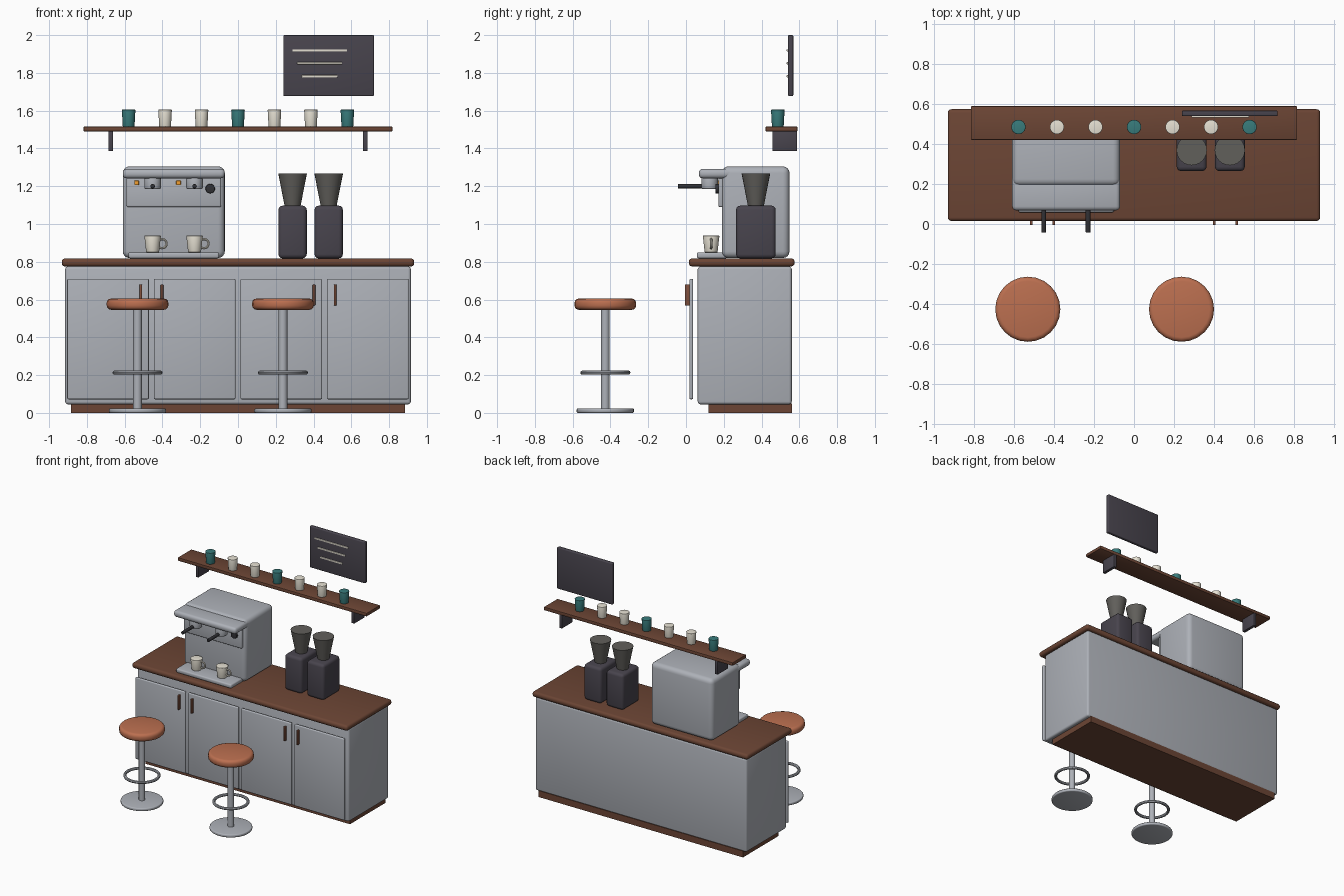
import bpy
from math import radians, pi

if "Cube" in bpy.data.objects:
    bpy.data.objects.remove(bpy.data.objects["Cube"])


def material(name, r, g, b):
    m = bpy.data.materials.new(name)
    m.diffuse_color = (r, g, b, 1)
    m.use_nodes = True
    m.node_tree.nodes["Principled BSDF"].inputs["Base Color"].default_value = m.diffuse_color
    return m


STEEL = material("steel", 0.42, 0.44, 0.48)
WOOD = material("wood", 0.15, 0.06, 0.035)
DARK = material("dark", 0.065, 0.058, 0.075)
BLACK = material("black", 0.03, 0.03, 0.035)
LEATHER = material("leather", 0.5, 0.16, 0.08)
COPPER = material("copper", 0.22, 0.08, 0.045)
HOPPER = material("smoked_plastic", 0.12, 0.115, 0.105)
CREAM = material("cream", 0.8, 0.76, 0.66)
TEAL = material("teal", 0.04, 0.2, 0.2)
AMBER = material("amber", 0.9, 0.35, 0.03)


def finish(name, mat, bevel=0.0, segments=3):
    ob = bpy.context.object
    ob.name = name
    ob.data.materials.append(mat)
    if bevel:
        mod = ob.modifiers.new("round", "BEVEL")
        mod.width, mod.segments = bevel, segments
        mod.limit_method = "ANGLE"
        mod.angle_limit = radians(40)
        bpy.ops.object.modifier_apply(modifier="round")
    bpy.ops.object.shade_smooth_by_angle(angle=radians(35))
    return ob


def box(name, x, y, z, mat, bevel=0.0, segments=3):
    """Box from (min, max) ranges."""
    mid = [(r[0] + r[1]) / 2 for r in (x, y, z)]
    bpy.ops.mesh.primitive_cube_add(size=1, location=mid)
    bpy.context.object.scale = [r[1] - r[0] for r in (x, y, z)]
    bpy.ops.object.transform_apply(location=False, rotation=False, scale=True)
    return finish(name, mat, bevel, segments)


def cone(name, x, y, z, r1, r2, mat, bevel=0.0, sides=24):
    """Vertical cylinder or cone over a z range."""
    bpy.ops.mesh.primitive_cone_add(vertices=sides, radius1=r1, radius2=r2,
                                    depth=z[1] - z[0],
                                    location=(x, y, (z[0] + z[1]) / 2))
    return finish(name, mat, bevel)


def rod(name, x, y, z, r, mat, bevel=0.0, sides=16):
    """Cylinder along y over a y range."""
    bpy.ops.mesh.primitive_cylinder_add(vertices=sides, radius=r, depth=y[1] - y[0],
                                        location=(x, (y[0] + y[1]) / 2, z),
                                        rotation=(pi / 2, 0, 0))
    return finish(name, mat, bevel)


def ring(name, loc, major, minor, mat, rot=(0, 0, 0)):
    bpy.ops.mesh.primitive_torus_add(major_radius=major, minor_radius=minor,
                                     major_segments=28, minor_segments=8,
                                     location=loc, rotation=rot)
    return finish(name, mat)


# Counter
box("plinth", (-0.885, 0.885), (0.12, 0.56), (0, 0.05), WOOD)
box("cabinet", (-0.915, 0.915), (0.062, 0.56), (0.045, 0.775), STEEL, 0.015)
box("countertop", (-0.933, 0.933), (0.015, 0.575), (0.775, 0.818), WOOD, 0.018)
for i, side in enumerate((1, -1, 1, -1)):
    cx = -0.688 + i * 0.4585
    box("door", (cx - 0.216, cx + 0.216), (0.018, 0.038), (0.072, 0.71), STEEL, 0.007)
    hx = cx + side * 0.173
    box("door_handle", (hx - 0.007, hx + 0.007), (-0.006, 0.02), (0.568, 0.68), COPPER, 0.004)

# Espresso machine
box("machine_body", (-0.61, -0.07), (0.19, 0.548), (0.82, 1.305), STEEL, 0.035, 4)
box("machine_hood", (-0.61, -0.07), (0.068, 0.25), (1.242, 1.292), STEEL, 0.02)
box("machine_panel", (-0.59, -0.09), (0.172, 0.2), (1.09, 1.25), STEEL, 0.008)
box("drip_tray", (-0.58, -0.1), (0.058, 0.22), (0.818, 0.85), STEEL, 0.01)
rod("pressure_gauge", -0.147, (0.155, 0.175), 1.187, 0.025, BLACK, 0.003, 20)


def coffee_cup(x, y, z):
    cone("cup", x, y, (z, z + 0.088), 0.034, 0.044, CREAM, 0.003)
    ring("cup_handle", (x + 0.05, y, z + 0.046), 0.024, 0.006, CREAM, (pi / 2, 0, 0))


for x in (-0.452, -0.23):
    cone("group_head", x, 0.125, (1.185, 1.245), 0.044, 0.044, STEEL, 0.008)
    rod("portafilter_handle", x, (-0.043, 0.11), 1.2, 0.012, BLACK, 0.004)
    box("indicator_light", (x - 0.097, x - 0.073), (0.163, 0.174), (1.206, 1.23), AMBER, 0.003)
    coffee_cup(x, 0.133, 0.85)

# Grinders
for x in (0.289, 0.48):
    box("grinder_body", (x - 0.075, x + 0.075), (0.265, 0.475), (0.818, 1.097), DARK, 0.022)
    cone("grinder_hopper", x, 0.37, (1.095, 1.268), 0.042, 0.076, HOPPER)

# Wall shelf with cups
box("shelf", (-0.817, 0.817), (0.422, 0.59), (1.49, 1.516), WOOD, 0.004, 2)
for s in (-1, 1):
    box("shelf_bracket", (s * 0.674 - 0.012, s * 0.674 + 0.012), (0.457, 0.588),
        (1.386, 1.492), DARK, 0.003, 2)
for i in range(7):
    cone("shelf_cup", (i - 3) * 0.193, 0.486, (1.515, 1.605), 0.031, 0.036,
         CREAM if i % 3 else TEAL, 0.002)

# Menu board with plain chalk strokes
box("menu_board", (0.24, 0.72), (0.54, 0.568), (1.677, 2.0), DARK, 0.006)
for x, z in (((0.288, 0.577), 1.919), ((0.313, 0.551), 1.851), ((0.337, 0.527), 1.782)):
    box("chalk_stroke", x, (0.533, 0.545), (z - 0.006, z + 0.006), CREAM, 0.003, 2)

# Stools
for x in (-0.532, 0.238):
    y = -0.427
    cone("stool_base", x, y, (0, 0.024), 0.152, 0.152, STEEL, 0.008, 32)
    cone("stool_post", x, y, (0.015, 0.56), 0.023, 0.023, STEEL)
    ring("foot_ring", (x, y, 0.213), 0.122, 0.011, STEEL)
    cone("stool_seat", x, y, (0.546, 0.605), 0.163, 0.163, LEATHER, 0.022)
